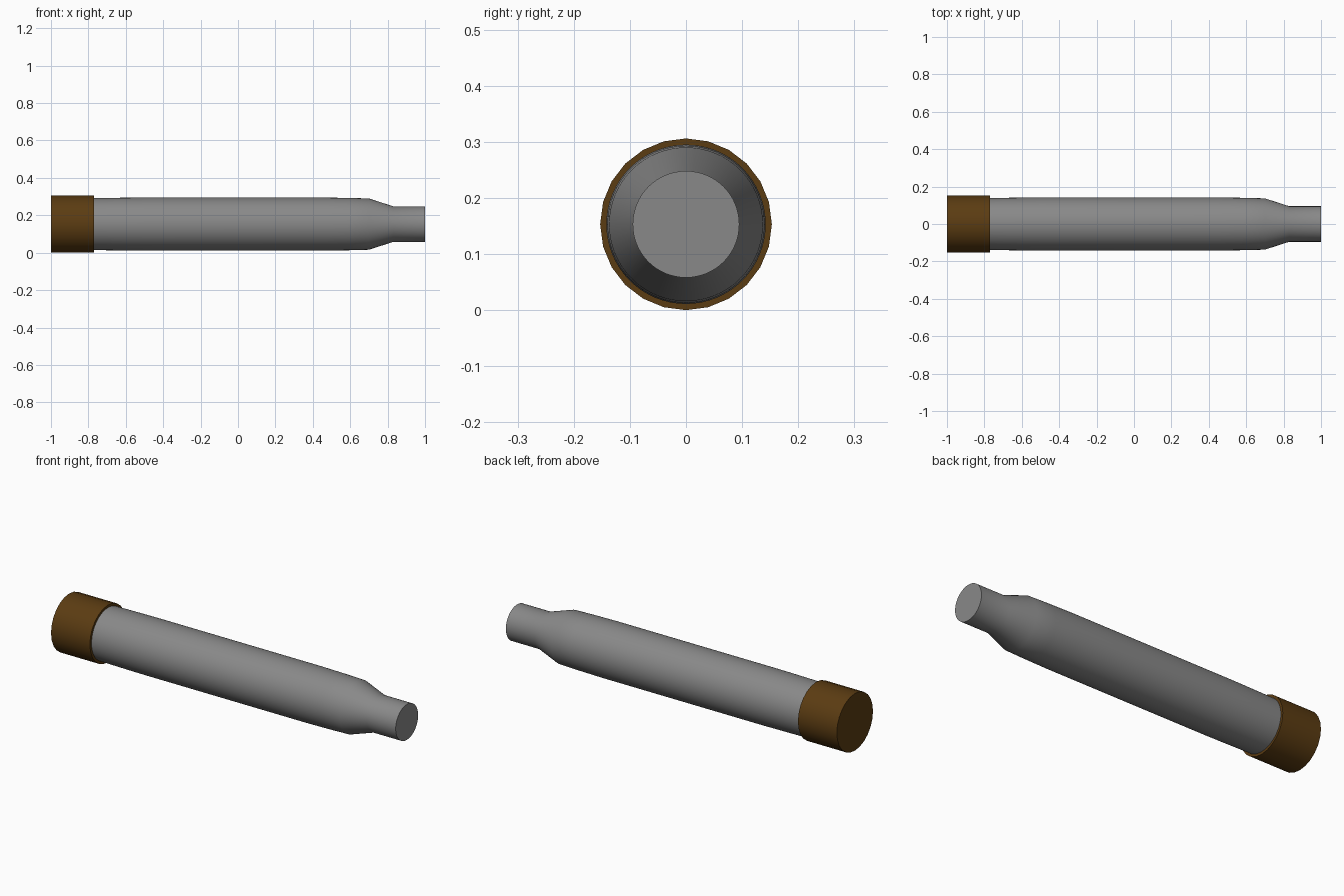
import bpy, bmesh, math

if "Cube" in bpy.data.objects:
    bpy.data.objects.remove(bpy.data.objects["Cube"])

CENTRE_Z = 0.153


def material(name, rgb):
    m = bpy.data.materials.new(name)
    m.diffuse_color = (*rgb, 1.0)
    m.use_nodes = True
    m.node_tree.nodes["Principled BSDF"].inputs["Base Color"].default_value = m.diffuse_color
    return m


def lathe_x(name, profile, sides, mat):
    """Spin (x, radius) points about the long axis and close both ends."""
    bm = bmesh.new()
    rings = []
    for x, r in profile:
        rings.append([bm.verts.new((x, r * math.sin(2 * math.pi * i / sides),
                                    CENTRE_Z + r * math.cos(2 * math.pi * i / sides)))
                      for i in range(sides)])
    for a, b in zip(rings, rings[1:]):
        for i in range(sides):
            j = (i + 1) % sides
            bm.faces.new((a[i], a[j], b[j], b[i]))
    bm.faces.new(rings[0])
    bm.faces.new(rings[-1])
    bmesh.ops.recalc_face_normals(bm, faces=bm.faces)
    mesh = bpy.data.meshes.new(name)
    bm.to_mesh(mesh)
    bm.free()
    mesh.materials.append(mat)
    obj = bpy.data.objects.new(name, mesh)
    bpy.context.collection.objects.link(obj)
    bpy.ops.object.select_all(action='DESELECT')
    obj.select_set(True)
    bpy.context.view_layer.objects.active = obj
    bpy.ops.object.shade_smooth_by_angle(angle=math.radians(30))
    return obj


grey = material("grey metal", (0.25, 0.25, 0.25))
brown = material("dark brown", (0.105, 0.045, 0.006))

# Tube body with a very slight swell, a sloped shoulder and a narrow neck
lathe_x("tube_body",
        [(-0.90, 0.137), (-0.77, 0.139), (-0.62, 0.141), (-0.50, 0.142),
         (0.45, 0.142), (0.59, 0.140), (0.70, 0.137),
         (0.83, 0.095), (1.00, 0.095)], 64, grey)

# End cap
lathe_x("end_cap", [(-1.00, 0.153), (-0.77, 0.153)], 24, brown)
